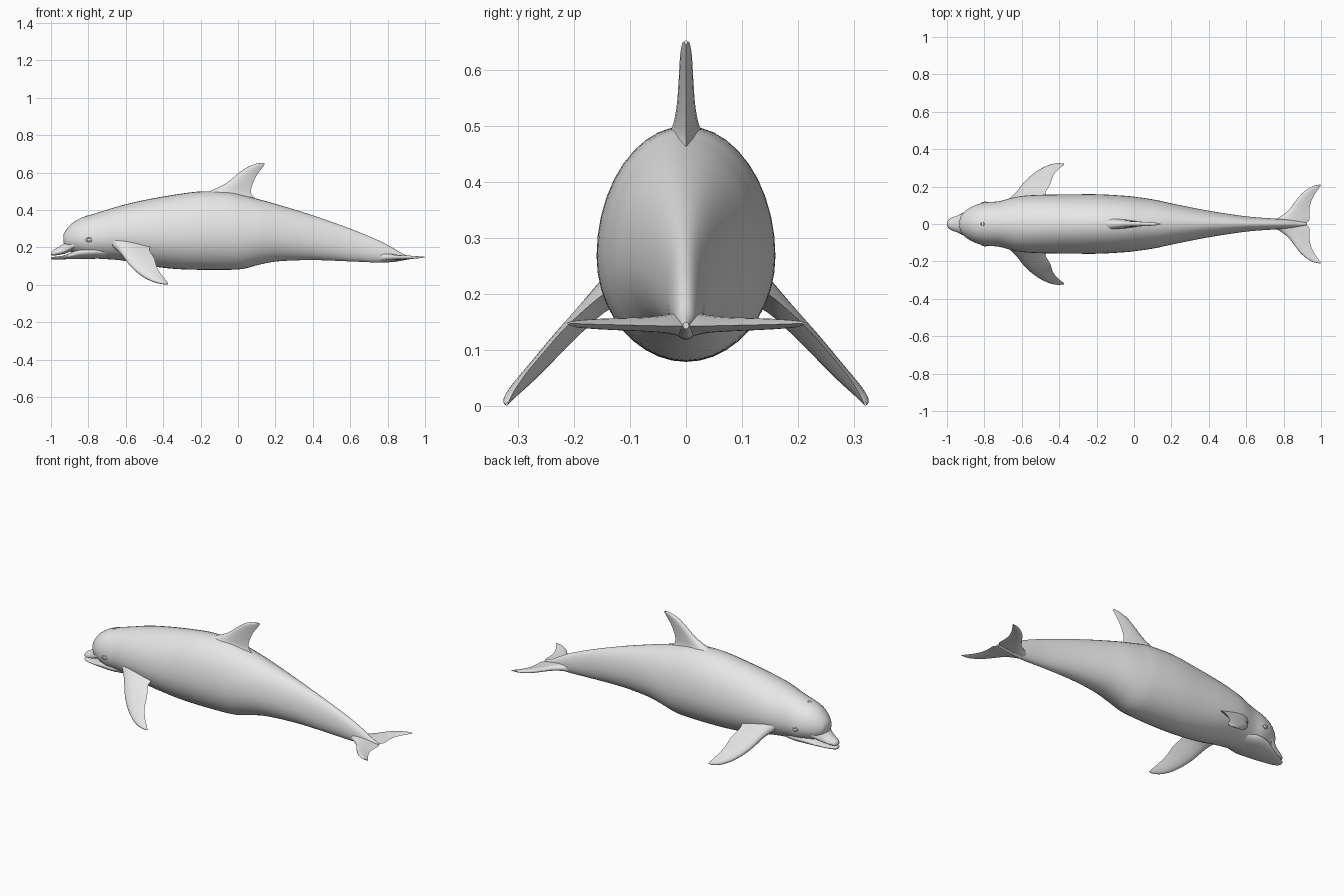
import bpy, bmesh, math
from mathutils import Vector

skin = bpy.data.materials.new("grey skin")
skin.diffuse_color = (0.8, 0.8, 0.8, 1)


def finish(obj):
    obj.data.materials.append(skin)
    bpy.ops.object.select_all(action='DESELECT')
    obj.select_set(True)
    bpy.context.view_layer.objects.active = obj
    bpy.ops.object.shade_smooth_by_angle(angle=math.radians(50))
    return obj


def mirror_y(obj):
    mod = obj.modifiers.new("mirror", 'MIRROR')
    mod.use_axis = (False, True, False)
    mod.merge_threshold = 0.0005
    return obj


def spline(rows, steps):
    """Smooth curve through rows of numbers (Catmull-Rom)."""
    out = []
    for i in range(len(rows) - 1):
        p0, p1 = rows[max(i - 1, 0)], rows[i]
        p2, p3 = rows[i + 1], rows[min(i + 2, len(rows) - 1)]
        for s in range(steps):
            t = s / steps
            out.append([0.5 * (2 * b + (c - a) * t + (2 * a - 5 * b + 4 * c - d) * t * t
                               + (3 * b - a - 3 * c + d) * t ** 3)
                        for a, b, c, d in zip(p0, p1, p2, p3)])
    out.append(list(rows[-1]))
    return out


def loft(name, rings, cap_start=True):
    bm = bmesh.new()
    loops = [[bm.verts.new(p) for p in ring] for ring in rings]
    n = len(loops[0])
    for a, b in zip(loops, loops[1:]):
        for i in range(n):
            j = (i + 1) % n
            bm.faces.new((a[i], a[j], b[j], b[i]))
    if cap_start:
        bm.faces.new(loops[0])
    bm.faces.new(loops[-1])
    bmesh.ops.recalc_face_normals(bm, faces=bm.faces)
    mesh = bpy.data.meshes.new(name)
    bm.to_mesh(mesh)
    bm.free()
    obj = bpy.data.objects.new(name, mesh)
    bpy.context.collection.objects.link(obj)
    return finish(obj)


def tube(name, stations, widest=0.45, sides=40, steps=5):
    """Egg-shaped sections: x, bottom z, top z, half width."""
    rings = []
    for x, lo, hi, w in spline(stations, steps):
        mid = lo + (hi - lo) * widest
        ring = []
        for k in range(sides):
            a = 2 * math.pi * k / sides
            s = math.sin(a)
            ring.append((x, w * math.cos(a), mid + s * ((hi - mid) if s > 0 else (mid - lo))))
        rings.append(ring)
    return loft(name, rings)


def blade(name, stations, normal, cap_start=True, n=9, steps=5):
    """Fin sections: leading point, trailing point, half thickness."""
    normal = Vector(normal).normalized()
    us = [(1 - math.cos(math.pi * k / n)) / 2 for k in range(n + 1)]
    rings = []
    for row in spline([(*a, *b, t) for a, b, t in stations], steps):
        lead, trail, half = Vector(row[:3]), Vector(row[3:6]), row[6]
        side = lambda u, s: lead.lerp(trail, u) + normal * s * half * 4 * (math.sqrt(u) - u)
        rings.append([side(u, 1) for u in us] + [side(u, -1) for u in us[-2:0:-1]])
    return loft(name, rings, cap_start)


# Body from forehead to tail stock
tube("body", [
    (-0.934, 0.235, 0.262, 0.010), (-0.928, 0.212, 0.280, 0.038), (-0.91, 0.187, 0.306, 0.062),
    (-0.88, 0.170, 0.334, 0.085), (-0.84, 0.155, 0.357, 0.104), (-0.79, 0.142, 0.373, 0.116),
    (-0.72, 0.138, 0.395, 0.122), (-0.62, 0.130, 0.425, 0.147), (-0.5, 0.105, 0.453, 0.156),
    (-0.35, 0.086, 0.480, 0.158), (-0.2, 0.080, 0.499, 0.159), (-0.05, 0.080, 0.495, 0.151),
    (0.03, 0.086, 0.478, 0.142), (0.12, 0.109, 0.455, 0.128), (0.22, 0.126, 0.427, 0.106),
    (0.4, 0.132, 0.371, 0.071), (0.6, 0.125, 0.300, 0.041), (0.75, 0.119, 0.238, 0.029),
    (0.83, 0.122, 0.196, 0.022), (0.88, 0.130, 0.166, 0.015), (0.925, 0.138, 0.150, 0.005)])

# Beak, slightly open
tube("upper_jaw", [
    (-0.999, 0.160, 0.172, 0.008), (-0.992, 0.157, 0.183, 0.022), (-0.97, 0.158, 0.196, 0.036),
    (-0.94, 0.163, 0.214, 0.047), (-0.91, 0.172, 0.240, 0.062), (-0.87, 0.190, 0.265, 0.082),
    (-0.82, 0.205, 0.270, 0.088)], widest=0.3, sides=28)
tube("lower_jaw", [
    (-1.0, 0.138, 0.146, 0.008), (-0.992, 0.135, 0.149, 0.022), (-0.97, 0.134, 0.151, 0.035),
    (-0.93, 0.136, 0.157, 0.050), (-0.89, 0.138, 0.174, 0.070), (-0.84, 0.138, 0.198, 0.090),
    (-0.77, 0.139, 0.205, 0.100), (-0.70, 0.142, 0.200, 0.085)], widest=0.6, sides=28)

# Dorsal fin
blade("dorsal_fin", [
    ((-0.21, 0, 0.470), (0.20, 0, 0.410), 0.050), ((-0.14, 0, 0.505), (0.088, 0, 0.465), 0.026),
    ((-0.065, 0, 0.542), (0.070, 0, 0.505), 0.017), ((0.0, 0, 0.594), (0.082, 0, 0.548), 0.013),
    ((0.05, 0, 0.629), (0.102, 0, 0.588), 0.011), ((0.10, 0, 0.648), (0.127, 0, 0.622), 0.008),
    ((0.138, 0, 0.652), (0.143, 0, 0.644), 0.003)], (0, 1, 0))

# Flippers
mirror_y(blade("flipper", [
    ((-0.68, 0.115, 0.215), (-0.44, 0.115, 0.220), 0.034),
    ((-0.635, 0.162, 0.178), (-0.473, 0.160, 0.190), 0.021),
    ((-0.58, 0.230, 0.105), (-0.447, 0.215, 0.140), 0.016),
    ((-0.52, 0.279, 0.052), (-0.435, 0.252, 0.098), 0.013),
    ((-0.46, 0.311, 0.020), (-0.413, 0.284, 0.060), 0.010),
    ((-0.41, 0.323, 0.006), (-0.388, 0.306, 0.028), 0.007),
    ((-0.373, 0.321, 0.002), (-0.373, 0.316, 0.008), 0.002)], (0, 0.72, 0.69)))

# Tail flukes, meeting at the middle notch
mirror_y(blade("tail_fluke", [
    ((0.70, 0, 0.148), (0.920, 0, 0.143), 0.026), ((0.775, 0.035, 0.148), (0.938, 0.025, 0.143), 0.017),
    ((0.825, 0.072, 0.147), (0.938, 0.068, 0.144), 0.013), ((0.862, 0.120, 0.147), (0.944, 0.112, 0.145), 0.011),
    ((0.90, 0.165, 0.147), (0.962, 0.152, 0.146), 0.009), ((0.95, 0.200, 0.147), (0.983, 0.184, 0.147), 0.006),
    ((0.997, 0.212, 0.148), (1.0, 0.207, 0.148), 0.002)], (0, 0, 1), cap_start=False))

# Eyes with lids, and the blowhole rim
for name, y in (("left_eye", -0.1135), ("right_eye", 0.1135)):
    bpy.ops.mesh.primitive_uv_sphere_add(segments=20, ring_count=12, radius=1, location=(-0.795, y, 0.240))
    eye = bpy.context.object
    eye.name, eye.scale = name, (0.012, 0.007, 0.008)
    finish(eye)
    bpy.ops.mesh.primitive_torus_add(major_radius=0.013, minor_radius=0.004, major_segments=24,
                                     minor_segments=8, location=(-0.795, y, 0.240),
                                     rotation=(math.pi / 2, 0, 0))
    lid = bpy.context.object
    lid.name, lid.scale = name + "lid", (1.2, 0.75, 1)
    finish(lid)
bpy.ops.mesh.primitive_torus_add(major_radius=0.009, minor_radius=0.002, major_segments=20,
                                 minor_segments=8, location=(-0.81, 0, 0.367),
                                 rotation=(0, math.radians(-16), 0))
bpy.context.object.name = "blowhole"
finish(bpy.context.object)
